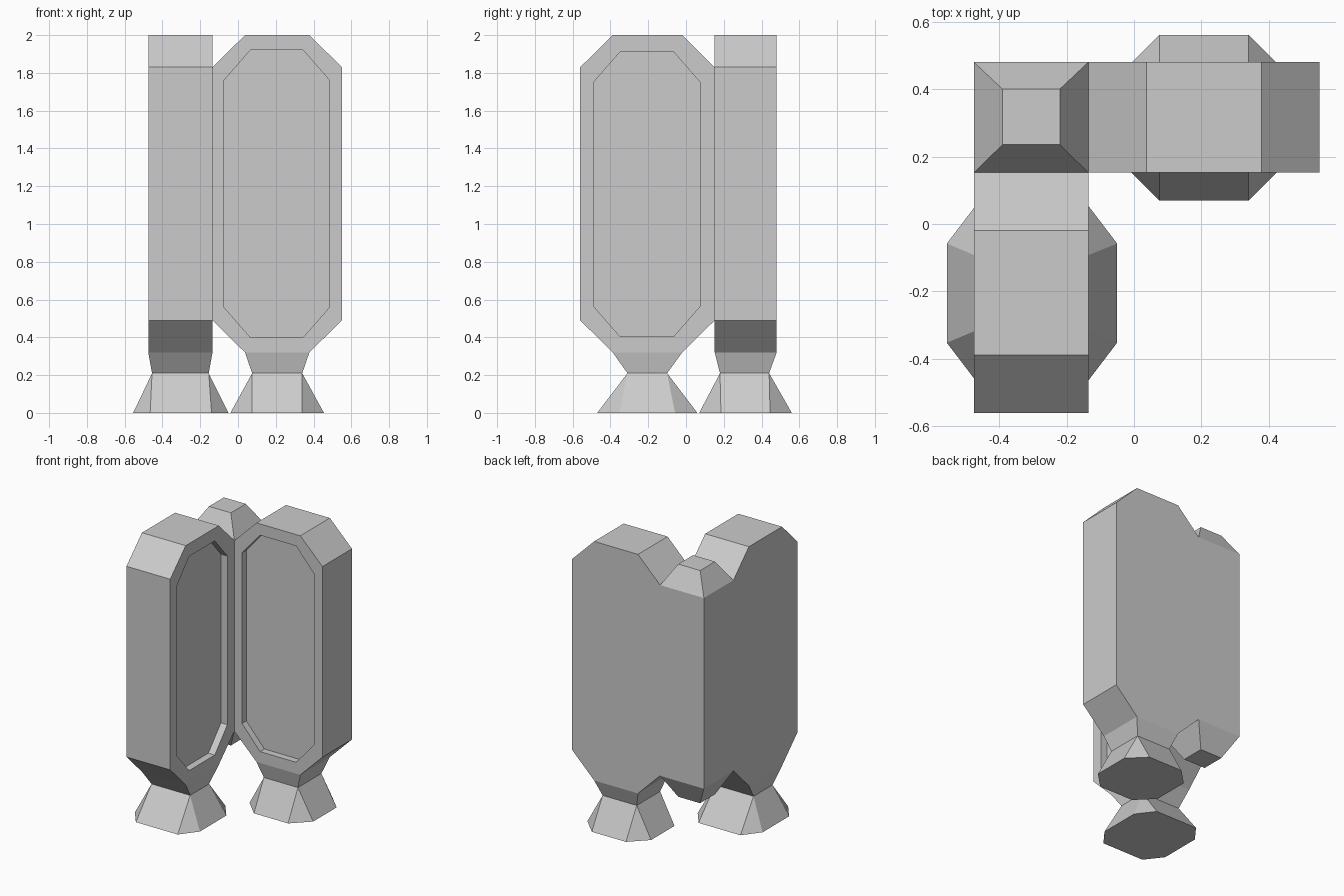
import bpy, bmesh

if "Cube" in bpy.data.objects:
    bpy.data.objects.remove(bpy.data.objects["Cube"])


def loft(name, rings):
    """Skin equal-length rings into a closed flat-shaded solid."""
    bm = bmesh.new()
    vs = [[bm.verts.new(p) for p in r] for r in rings]
    n = len(rings[0])
    for a, b in zip(vs, vs[1:]):
        for i in range(n):
            j = (i + 1) % n
            bm.faces.new((a[i], a[j], b[j], b[i]))
    bm.faces.new(vs[0])
    bm.faces.new(vs[-1])
    bmesh.ops.remove_doubles(bm, verts=bm.verts, dist=1e-5)
    bmesh.ops.recalc_face_normals(bm, faces=bm.faces)
    me = bpy.data.meshes.new(name)
    bm.to_mesh(me)
    bm.free()
    ob = bpy.data.objects.new(name, me)
    bpy.context.collection.objects.link(ob)
    return ob


def octagon(a0, a1, b0, b1, ca=0.0, cb=0.0):
    """Rectangle with cut corners (cut ca along a, cb along b)."""
    return [(a0 + ca, b0), (a1 - ca, b0), (a1, b0 + cb), (a1, b1 - cb),
            (a1 - ca, b1), (a0 + ca, b1), (a0, b1 - cb), (a0, b0 + cb)]


def flat(z, *args):
    return [(a, b, z) for a, b in octagon(*args)]


def along_x(y, outline):
    return [(a, y, z) for a, z in outline]


def along_y(x, outline):
    return [(x, a, z) for a, z in outline]


# Slabs with a recessed panel on the inward face
outer = octagon(-0.135, 0.55, 0.32, 2.0, 0.172, 0.17)
inner = octagon(-0.075, 0.485, 0.40, 1.92, 0.14, 0.16)
loft("back_slab", [along_x(0.48, outer), along_x(0.152, outer),
                   along_x(0.152, inner), along_x(0.20, inner)])

outer = octagon(-0.56, 0.152, 0.32, 2.0, 0.172, 0.17)
inner = octagon(-0.49, 0.075, 0.405, 1.91, 0.14, 0.16)
loft("side_slab", [along_y(-0.475, outer), along_y(-0.135, outer),
                   along_y(-0.135, inner), along_y(-0.185, inner)])

# Necks flaring into octagonal feet
loft("back_foot", [flat(0.32, 0.037, 0.378, 0.152, 0.48),
                   flat(0.21, 0.075, 0.34, 0.18, 0.44),
                   flat(0.0, -0.04, 0.455, 0.07, 0.56, 0.115, 0.115)])
loft("side_foot", [flat(0.32, -0.475, -0.135, -0.388, -0.02),
                   flat(0.21, -0.455, -0.155, -0.31, -0.10),
                   flat(0.0, -0.555, -0.05, -0.47, 0.06, 0.09, 0.118)])

# Corner post joining the slabs, tapered at both ends
loft("corner_post", [flat(0.335, -0.39, -0.22, 0.235, 0.40),
                     flat(0.49, -0.475, -0.135, 0.152, 0.48),
                     flat(1.83, -0.475, -0.135, 0.152, 0.48),
                     flat(1.97, -0.39, -0.22, 0.235, 0.40)])
